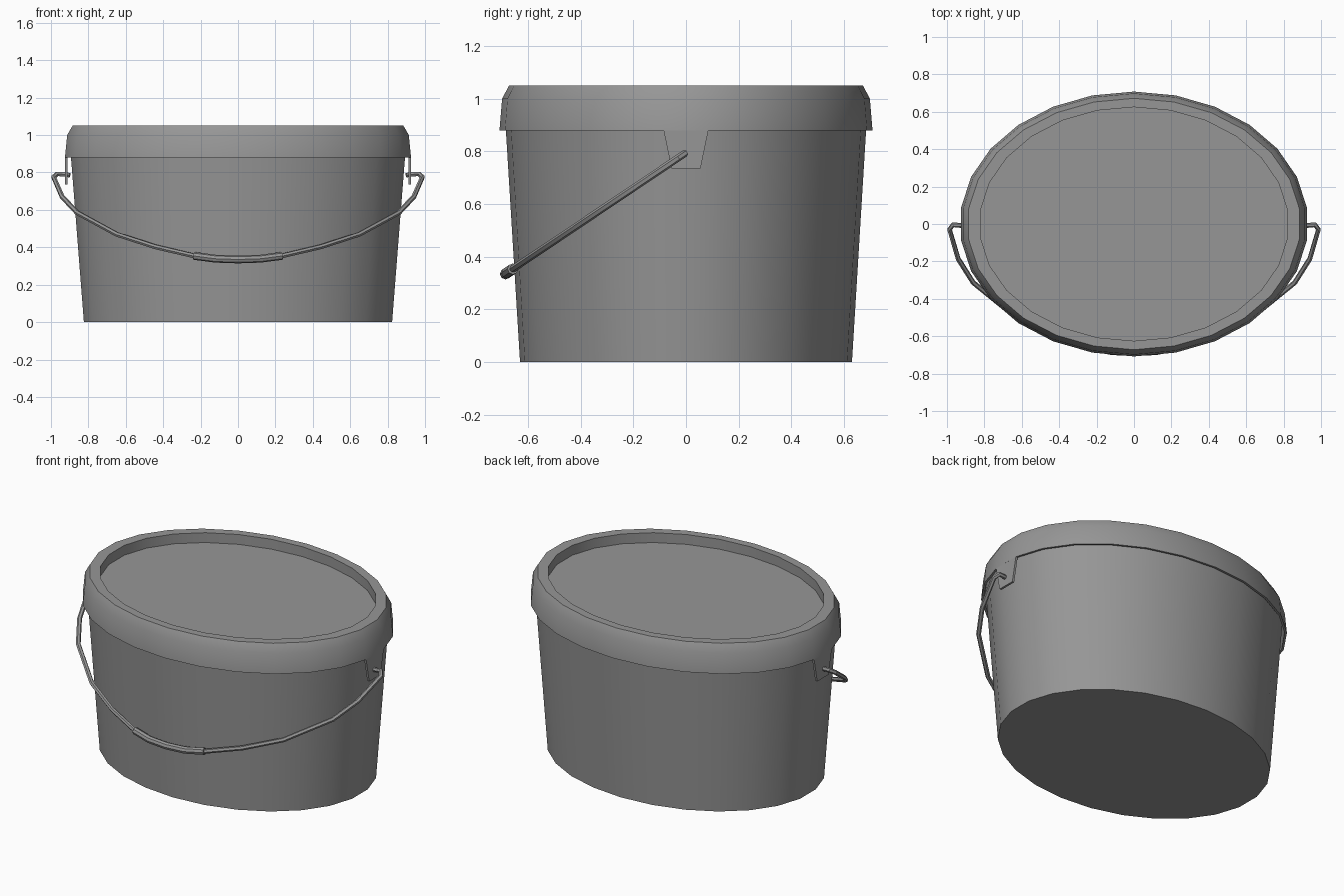
import bpy, bmesh, math

SIDES = 26

cube = bpy.data.objects.get("Cube")
if cube:
    bpy.data.objects.remove(cube)

grey = bpy.data.materials.new("plain_grey")
grey.use_nodes = True
grey.diffuse_color = (0.305, 0.305, 0.305, 1)
grey.node_tree.nodes["Principled BSDF"].inputs["Base Color"].default_value = grey.diffuse_color


def finish(obj, smooth=True):
    obj.data.materials.clear()
    obj.data.materials.append(grey)
    bpy.ops.object.select_all(action='DESELECT')
    obj.select_set(True)
    bpy.context.view_layer.objects.active = obj
    if smooth:
        bpy.ops.object.shade_smooth_by_angle(angle=math.radians(35))
    return obj


def mesh_object(name, bm):
    bmesh.ops.recalc_face_normals(bm, faces=bm.faces)
    mesh = bpy.data.meshes.new(name)
    bm.to_mesh(mesh)
    bm.free()
    obj = bpy.data.objects.new(name, mesh)
    bpy.context.collection.objects.link(obj)
    return obj


def oval_loft(name, profile):
    """Loft oval rings given as (half width, half depth, height), capping both ends."""
    bm = bmesh.new()
    rings = []
    for a, b, z in profile:
        angles = [2 * math.pi * i / SIDES for i in range(SIDES)]
        rings.append([bm.verts.new((a * math.sin(t), b * math.cos(t), z)) for t in angles])
    for lower, upper in zip(rings, rings[1:]):
        for i in range(SIDES):
            j = (i + 1) % SIDES
            bm.faces.new((lower[i], lower[j], upper[j], upper[i]))
    bm.faces.new(rings[0])
    bm.faces.new(rings[-1])
    return finish(mesh_object(name, bm))


def wire(name, points, radius, resolution):
    """Round bar along a polyline."""
    curve = bpy.data.curves.new(name, 'CURVE')
    curve.dimensions = '3D'
    curve.bevel_depth = radius
    curve.bevel_resolution = resolution
    curve.use_fill_caps = True
    spline = curve.splines.new('POLY')
    spline.points.add(len(points) - 1)
    for p, co in zip(spline.points, points):
        p.co = (*co, 1)
    obj = bpy.data.objects.new(name, curve)
    bpy.context.collection.objects.link(obj)
    bpy.ops.object.select_all(action='DESELECT')
    obj.select_set(True)
    bpy.context.view_layer.objects.active = obj
    bpy.ops.object.convert(target='MESH')
    return finish(bpy.context.view_layer.objects.active)


# Tapered tub with a hollow inside
oval_loft("tub", [
    (0.83, 0.63, 0), (0.905, 0.688, 0.95),
    (0.89, 0.673, 0.95), (0.815, 0.615, 0.015),
])

# Lid: hollow skirt, rounded shoulder, raised rim and sunken panel
oval_loft("lid", [
    (0.906, 0.684, 0.975), (0.919, 0.695, 0.88),
    (0.932, 0.708, 0.88), (0.92, 0.698, 1.0), (0.891, 0.672, 1.05),
    (0.826, 0.625, 1.05), (0.826, 0.625, 0.99),
])

# Tapered tabs hanging from the skirt, holding the handle
for side, label in ((1, "left"), (-1, "right")):
    bm = bmesh.new()
    outline = [(-0.085, 0.88), (0.085, 0.88), (0.055, 0.735), (-0.055, 0.735)]
    inner, outer = [[bm.verts.new((side * x, y, z)) for y, z in outline]
                    for x in (0.912, 0.925)]
    bm.faces.new(inner)
    bm.faces.new(outer)
    for i in range(4):
        j = (i + 1) % 4
        bm.faces.new((inner[i], inner[j], outer[j], outer[i]))
    finish(mesh_object(label + "_tab", bm), smooth=False)


# Bail handle lying in a plane that tilts down to the front
def tilted(x, z):
    return (x, (z - 0.795) * 1.49, z)


half = [(0.9, 0.785), (0.925, 0.79), (0.968, 0.792), (0.986, 0.775), (0.94, 0.67),
        (0.86, 0.585), (0.647, 0.469), (0.44, 0.402), (0.235, 0.354)]
middle = [(0, 0.335)]
path = half + middle + [(-x, z) for x, z in reversed(half)]
wire("handle_wire", [tilted(x, z) for x, z in path], 0.0135, 1)

# Thicker grip sleeve
grip = [half[-1], (0.12, 0.339), (0, 0.335), (-0.12, 0.339), (-half[-1][0], half[-1][1])]
wire("handle_grip", [tilted(x, z) for x, z in grip], 0.021, 2)
